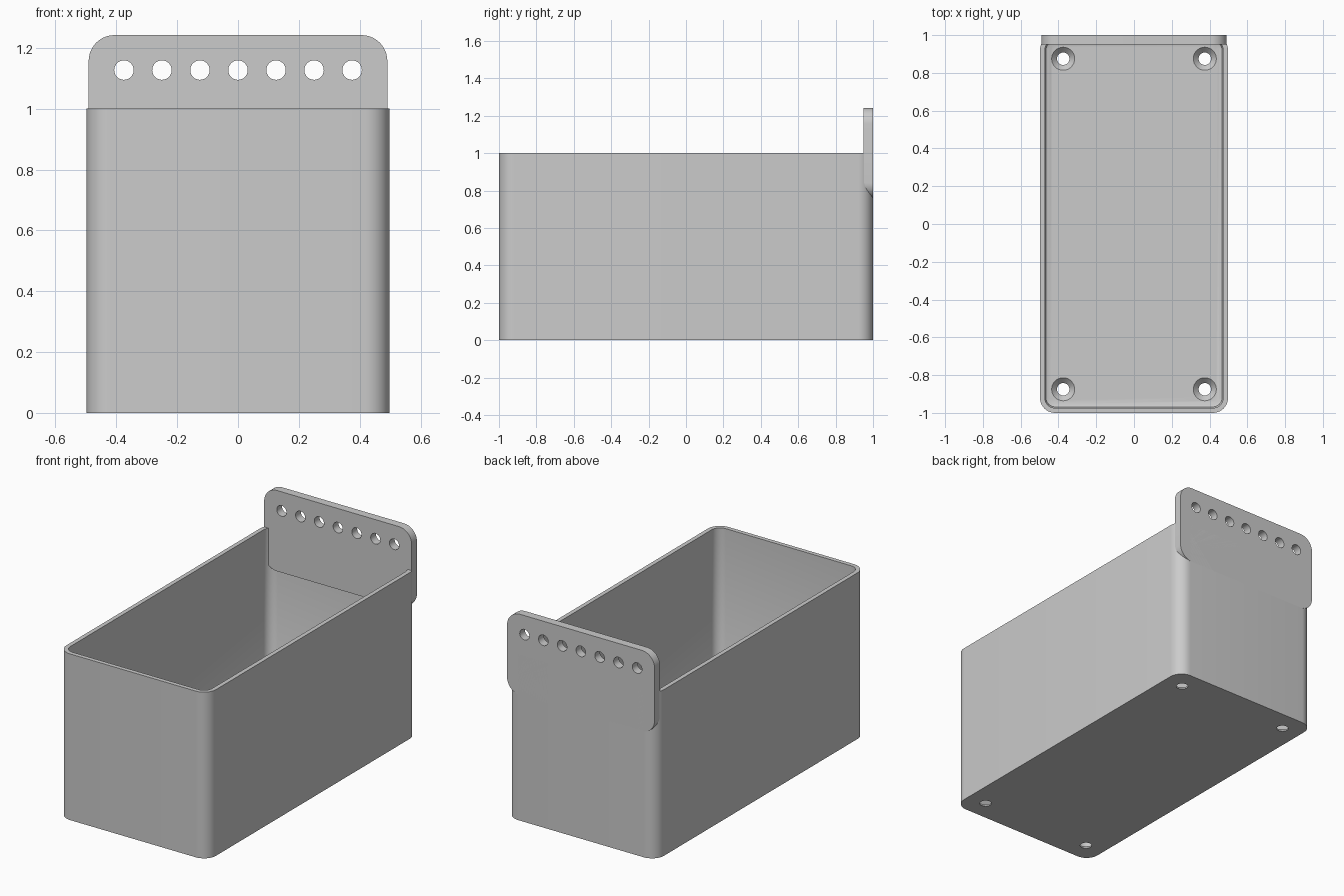
import bpy, bmesh, math
from mathutils import Matrix, Vector

if "Cube" in bpy.data.objects:
    bpy.data.objects.remove(bpy.data.objects["Cube"], do_unlink=True)

grey = bpy.data.materials.new("plain_grey")
grey.use_nodes = True
grey.diffuse_color = (0.6, 0.6, 0.6, 1)
grey.node_tree.nodes["Principled BSDF"].inputs["Base Color"].default_value = (0.6, 0.6, 0.6, 1)


def rounded_rect(w, h, r, steps=10):
    """Counter-clockwise outline with half sizes w, h and corner radius r."""
    pts = []
    for q, (sx, sy) in enumerate([(1, 1), (-1, 1), (-1, -1), (1, -1)]):
        for i in range(steps + 1):
            a = (q + i / steps) * math.pi / 2
            pts.append((sx * (w - r) + r * math.cos(a), sy * (h - r) + r * math.sin(a)))
    return pts


def loft(name, rings):
    """Closed solid through stacked outlines, each given as (half_w, half_h, radius, z)."""
    bm = bmesh.new()
    loops = [[bm.verts.new((x, y, z)) for x, y in rounded_rect(w, h, r)]
             for w, h, r, z in rings]
    n = len(loops[0])
    for a, b in zip(loops, loops[1:]):
        for i in range(n):
            j = (i + 1) % n
            bm.faces.new((a[i], a[j], b[j], b[i]))
    bm.faces.new(loops[0][::-1])
    bm.faces.new(loops[-1])
    return make_object(name, bm)


def make_object(name, bm):
    bmesh.ops.recalc_face_normals(bm, faces=bm.faces)
    mesh = bpy.data.meshes.new(name)
    bm.to_mesh(mesh)
    bm.free()
    mesh.materials.append(grey)
    obj = bpy.data.objects.new(name, mesh)
    bpy.context.collection.objects.link(obj)
    return obj


def drill(obj, centres, axis, r1, r2, depth):
    """Cut a row of round or tapered holes along an axis."""
    bm = bmesh.new()
    turn = Vector((0, 0, 1)).rotation_difference(Vector(axis)).to_matrix().to_4x4()
    for c in centres:
        bmesh.ops.create_cone(bm, cap_ends=True, segments=32, radius1=r1, radius2=r2,
                              depth=depth, matrix=Matrix.Translation(c) @ turn)
    cutter = make_object("hole_cutter", bm)
    cutter.hide_render = True
    mod = obj.modifiers.new("holes", "BOOLEAN")
    mod.operation, mod.solver, mod.object = "DIFFERENCE", "EXACT", cutter
    bpy.context.view_layer.update()
    cut = bpy.data.meshes.new_from_object(obj.evaluated_get(bpy.context.evaluated_depsgraph_get()))
    obj.modifiers.clear()
    obj.data = cut
    bpy.data.objects.remove(cutter, do_unlink=True)


# Open box: outer wall, rim, inner wall, eased floor edge
floor = 0.03
box = loft("open_box", [
    (0.498, 1.0, 0.08, 0), (0.498, 1.0, 0.08, 1.0),
    (0.472, 0.974, 0.054, 1.0), (0.472, 0.974, 0.054, floor + 0.02),
    (0.466, 0.968, 0.048, floor + 0.006), (0.452, 0.954, 0.034, floor)])

# Countersunk floor holes: straight bore, then tapered seat
corners = [(x, y, floor / 2) for x in (-0.375, 0.375) for y in (-0.875, 0.875)]
drill(box, corners, (0, 0, 1), 0.032, 0.032, 0.2)
drill(box, corners, (0, 0, 1), 0.032, 0.062, floor - 0.004 + 0.006)

# Hanging plate at the back
plate = loft("hanging_plate", [(0.491, 0.243, 0.085, -0.025), (0.491, 0.243, 0.085, 0.025)])
plate.data.transform(Matrix.Translation((0, 0.975, 0.999)) @ Matrix.Rotation(math.pi / 2, 4, "X"))
drill(plate, [(i * 0.125, 0.975, 1.127) for i in range(-3, 4)], (0, 1, 0), 0.032, 0.032, 0.2)

# Smooth the rounded corners and hole walls, keep edges crisp
for obj in (box, plate):
    bpy.ops.object.select_all(action="DESELECT")
    obj.select_set(True)
    bpy.context.view_layer.objects.active = obj
    bpy.ops.object.shade_smooth_by_angle(angle=math.radians(30))
